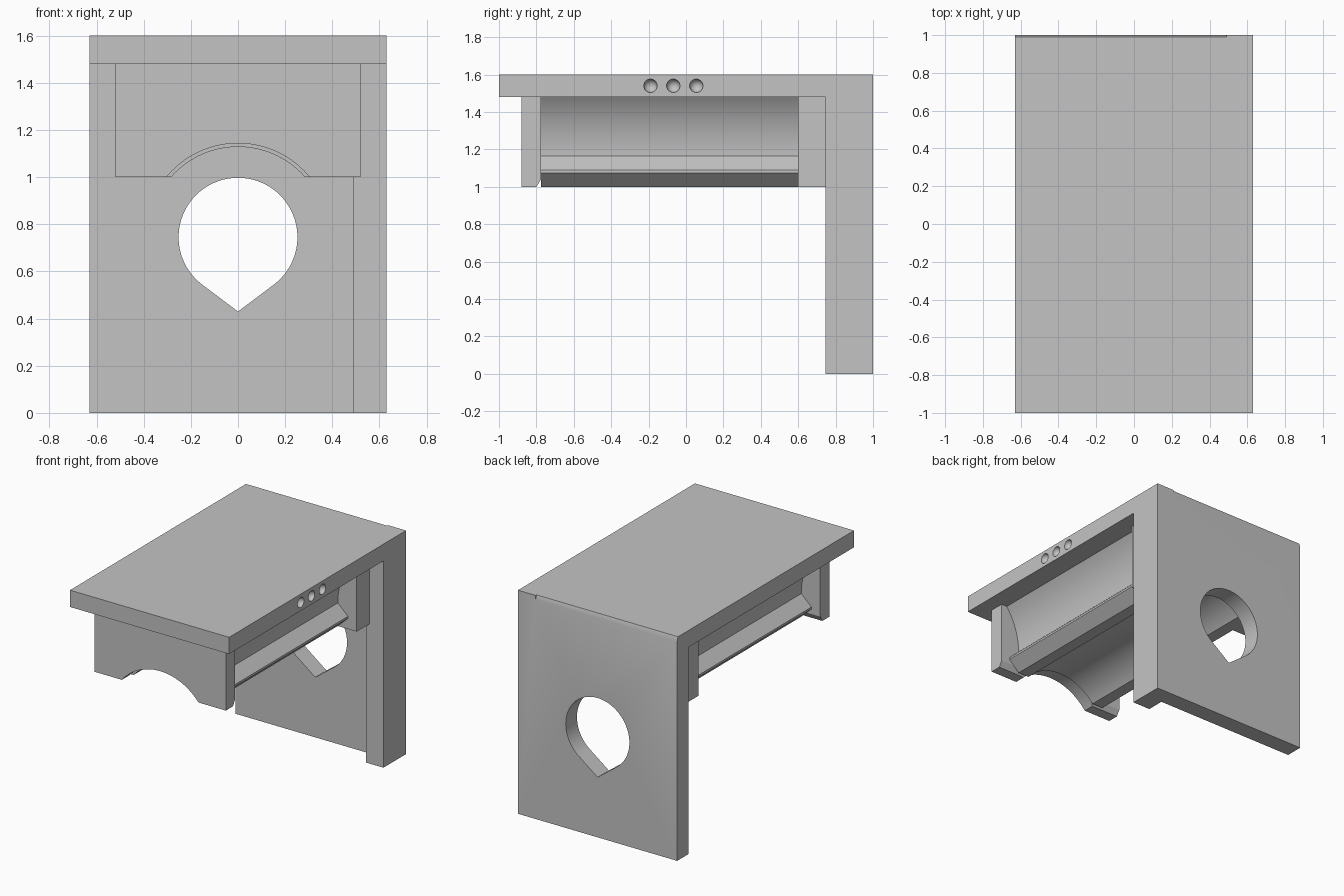
import bpy
import bmesh
from math import sin, cos, acos, asin, sqrt, pi, radians
from mathutils import Vector, Matrix

old = bpy.data.objects.get("Cube")
if old:
    bpy.data.objects.remove(old, do_unlink=True)

grey = bpy.data.materials.new("plain_grey")
grey.use_nodes = True
colour = (0.55, 0.55, 0.55, 1)
grey.diffuse_color = colour
grey.node_tree.nodes["Principled BSDF"].inputs["Base Color"].default_value = colour


def finish(bm, name):
    bmesh.ops.recalc_face_normals(bm, faces=bm.faces)
    mesh = bpy.data.meshes.new(name)
    bm.to_mesh(mesh)
    bm.free()
    mesh.materials.append(grey)
    obj = bpy.data.objects.new(name, mesh)
    bpy.context.collection.objects.link(obj)
    return obj


def prism(name, profile, axis, start, end):
    """Extrude a profile: (x, z) pairs along y, or (y, z) pairs along x."""
    bm = bmesh.new()
    place = (lambda a, b: (start, a, b)) if axis == "x" else (lambda a, b: (a, start, b))
    face = bm.faces.new([bm.verts.new(place(a, b)) for a, b in profile])
    out = bmesh.ops.extrude_face_region(bm, geom=[face])
    shift = Vector((end - start, 0, 0) if axis == "x" else (0, end - start, 0))
    bmesh.ops.translate(bm, vec=shift, verts=[v for v in out["geom"] if isinstance(v, bmesh.types.BMVert)])
    return finish(bm, name)


def rect(a0, a1, b0, b1):
    return [(a0, b0), (a1, b0), (a1, b1), (a0, b1)]


def arc(ca, cb, radius, first, last, steps):
    turns = [first + (last - first) * i / steps for i in range(steps + 1)]
    return [(ca + radius * cos(t), cb + radius * sin(t)) for t in turns]


def cut(obj, cutter):
    cutter.hide_render = True
    mod = obj.modifiers.new("cut", "BOOLEAN")
    mod.operation = "DIFFERENCE"
    mod.solver = "EXACT"
    mod.object = cutter
    bpy.context.view_layer.objects.active = obj
    bpy.ops.object.modifier_apply(modifier=mod.name)
    bpy.data.objects.remove(cutter, do_unlink=True)


BORE_Z = 0.75      # shared axis of the arch and the wall opening
LOW, TOP = 1.0, 1.48


def arch(radius):
    """Arch opening from the right foot over to the left foot."""
    t = asin((LOW - BORE_Z) / radius)
    return arc(0, BORE_Z, radius, t, pi - t, 40)


# Top plate and back wall in one piece
body = prism("plate_and_wall", [(-1, 1.6), (-1, TOP), (0.745, TOP), (0.745, 0), (1, 0), (1, 1.6)],
             "x", -0.63, 0.63)
# Thin the wall, leaving a thick rib on one side
cut(body, prism("wall_recess", rect(0.6, 0.873, -0.1, TOP), "x", -0.7, 0.49))
# Slight bevel on the rear top edge
cut(body, prism("edge_bevel", [(0.99, 1.6), (1, 1.57), (1.01, 1.54), (1.01, 1.66), (0.97, 1.66)],
                "x", -0.7, 0.49))
# Teardrop opening
hole_r, hole_z = 0.252, 0.745
tip = 0.315
spread = acos(hole_r / tip)
drop = arc(0, hole_z, hole_r, -pi / 2 + spread, 3 * pi / 2 - spread, 64) + [(0, hole_z - tip)]
cut(body, prism("teardrop_cutter", drop, "y", 0.6, 1.2))
# Three dimples in the plate edge
for y in (-0.19, -0.068, 0.055):
    bm = bmesh.new()
    bmesh.ops.create_uvsphere(bm, u_segments=24, v_segments=12, radius=0.036,
                              matrix=Matrix.Translation((0.63, y, 1.54)) @ Matrix.Rotation(pi / 2, 4, "Y"))
    cut(body, finish(bm, "dimple_cutter"))

# Arched end brackets
def bracket(name, radius, y0, y1):
    profile = [(-0.52, LOW), (-0.52, TOP), (0.52, TOP), (0.52, LOW)]
    return prism(name, profile + arch(radius), "y", y0, y1)


front = bracket("front_bracket", 0.393, -0.88, -0.775)
cut(front, prism("bracket_bevel", [(-0.8, LOW), (-0.775, 1.04), (-0.75, 1.08), (-0.75, 0.92)], "x", -0.6, 0.6))
rear = bracket("rear_bracket", 0.378, 0.6, 0.873)

# Saddle between the brackets: scooped flanks above a pointed rail
scoop_r = 0.525
flank = arc(0.37 + scoop_r, 1.165, scoop_r, pi, pi - asin((TOP - 1.165) / scoop_r), 16)
right = [(0.37, LOW), (0.45, 1.075), (0.45, 1.09)] + flank
left = [(-x, z) for x, z in reversed(right)]
saddle = prism("saddle", right + left + list(reversed(arch(0.378))), "y", -0.775, 0.6)

# Smooth curves, sharp edges
for obj in (body, front, rear, saddle):
    bpy.ops.object.select_all(action="DESELECT")
    obj.select_set(True)
    bpy.context.view_layer.objects.active = obj
    bpy.ops.object.shade_smooth_by_angle(angle=radians(25))
